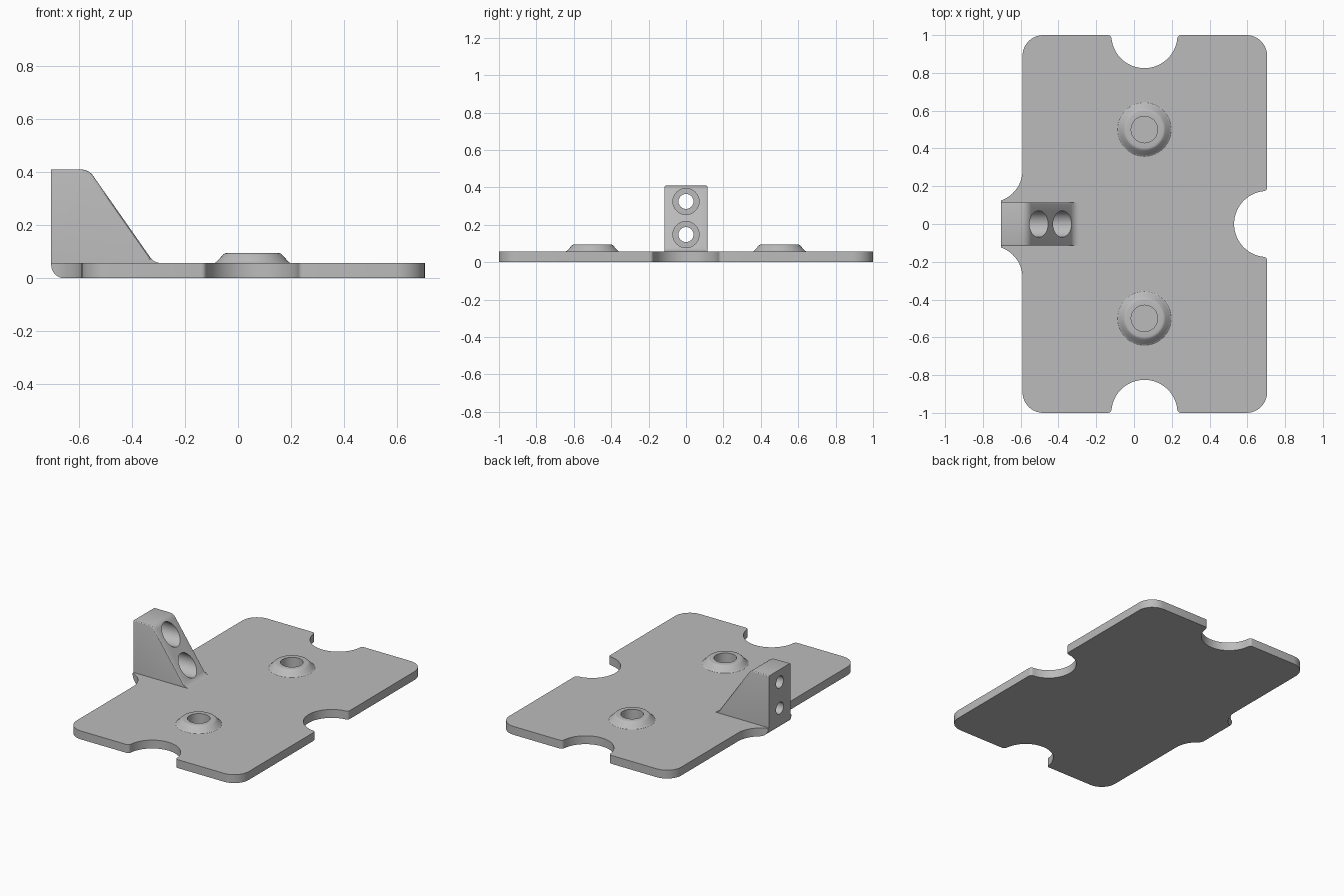
import bpy
import bmesh
from math import sin, cos, radians, degrees, atan2, sqrt, pi
from mathutils import Vector, Matrix

cube = bpy.data.objects.get("Cube")
if cube:
    bpy.data.objects.remove(cube)

grey = bpy.data.materials.new("light grey")
grey.use_nodes = True
grey.diffuse_color = (0.5, 0.5, 0.5, 1)
grey.node_tree.nodes["Principled BSDF"].inputs["Base Color"].default_value = (0.5, 0.5, 0.5, 1)

THICK = 0.057
LEFT, RIGHT, BACK = -0.59, 0.705, 1.0
TAB = -0.705
MID_X = 0.055


def arc(cx, cy, r, a0, a1, n=12):
    angles = [radians(a0 + (a1 - a0) * i / n) for i in range(n + 1)]
    return [(cx + r * cos(a), cy + r * sin(a)) for a in angles]


def finish(name, bm):
    bmesh.ops.remove_doubles(bm, verts=bm.verts, dist=1e-5)
    bmesh.ops.recalc_face_normals(bm, faces=bm.faces)
    mesh = bpy.data.meshes.new(name)
    bm.to_mesh(mesh)
    bm.free()
    mesh.materials.append(grey)
    obj = bpy.data.objects.new(name, mesh)
    bpy.context.collection.objects.link(obj)
    return obj


def prism(points, depth):
    """Extrude a closed list of 3D points along a vector."""
    bm = bmesh.new()
    face = bm.faces.new([bm.verts.new(p) for p in points])
    ext = bmesh.ops.extrude_face_region(bm, geom=[face], use_keep_orig=True)
    moved = [v for v in ext["geom"] if isinstance(v, bmesh.types.BMVert)]
    bmesh.ops.translate(bm, verts=moved, vec=depth)
    return bm


def cylinder(r, length, centre, along_x=False):
    bm = bmesh.new()
    turn = Matrix.Rotation(pi / 2, 4, 'Y') if along_x else Matrix()
    bmesh.ops.create_cone(bm, cap_ends=True, segments=48, radius1=r, radius2=r,
                          depth=length, matrix=Matrix.Translation(centre) @ turn)
    return finish("cutter", bm)


def cut(obj, cutter):
    cutter.hide_render = True
    mod = obj.modifiers.new("cut", 'BOOLEAN')
    mod.operation, mod.solver, mod.object = 'DIFFERENCE', 'EXACT', cutter
    bpy.context.view_layer.objects.active = obj
    bpy.ops.object.modifier_apply(modifier=mod.name)
    bpy.data.objects.remove(cutter)


def smooth(obj):
    bpy.ops.object.select_all(action='DESELECT')
    obj.select_set(True)
    bpy.context.view_layer.objects.active = obj
    bpy.ops.object.shade_smooth_by_angle(angle=radians(25))


def notch(cx, cy, heading, r=0.175, f=0.02):
    """Round notch with softened lips, in the direction of travel."""
    d = sqrt((r + f) ** 2 - f ** 2)
    b = degrees(atan2(f, d))
    local = (arc(-d, f, f, -90, -b, 5) + arc(0, 0, r, 180 - b, b, 32)
             + arc(d, f, f, 180 + b, 270, 5))
    c, s = cos(radians(heading)), sin(radians(heading))
    return [(cx + u * c - v * s, cy + u * s + v * c) for u, v in local]


# Base plate: rounded corners, three notches and a flared tab
R = 0.11
flare = arc(LEFT - 0.17, 0.285, 0.17, 0, -71.1, 14)
outline = arc(LEFT + R, R - BACK, R, 180, 270)
outline += notch(MID_X, -BACK, 0)
outline += arc(RIGHT - R, R - BACK, R, 270, 360)
outline += notch(RIGHT, 0, 90)
outline += arc(RIGHT - R, BACK - R, R, 0, 90)
outline += notch(MID_X, BACK, 180)
outline += arc(LEFT + R, BACK - R, R, 90, 180)
outline += flare + [(x, -y) for x, y in reversed(flare)]
clean = [p for i, p in enumerate(outline)
         if (Vector(p) - Vector(outline[i - 1])).length > 1e-5]
plate = finish("base_plate", prism([(x, y, 0) for x, y in clean], (0, 0, THICK)))

# Rounded lower edge of the tab
edge = arc(TAB + 0.05, 0.05, 0.05, 180, 270) + [(TAB + 0.05, -0.05), (TAB - 0.05, -0.05),
                                               (TAB - 0.05, 0.05)]
cut(plate, finish("cutter", prism([(x, -0.2, z) for x, z in edge], (0, 0.4, 0))))

# Bosses with blind round recesses
ring = [(0.07, 0.05), (0.07, 0.095), (0.098, 0.095), (0.105, 0.0935), (0.111, 0.089),
        (0.132, 0.066), (0.137, 0.061), (0.143, THICK), (0.143, 0.05)]
for name, y in (("front_boss", -0.5), ("back_boss", 0.5)):
    cut(plate, cylinder(0.07, 0.2, (MID_X, y, 0.12)))
    bm = bmesh.new()
    verts = [bm.verts.new((r, 0, z)) for r, z in ring]
    loop = [bm.edges.new((verts[i - 1], v)) for i, v in enumerate(verts)]
    bmesh.ops.spin(bm, geom=verts + loop, cent=(0, 0, 0), axis=(0, 0, 1),
                   angle=2 * pi, steps=48)
    bmesh.ops.translate(bm, verts=bm.verts, vec=(MID_X, y, 0))
    smooth(finish(name, bm))
smooth(plate)

# Sloped bracket with softened side edges
W = 0.115
side = [(TAB, 0.05), (TAB, 0.41)]
side += arc(-0.592, 0.355, 0.055, 90, 35, 6)
side += arc(-0.29, 0.107, 0.05, 215, 270, 6)
side += [(-0.29, 0.05)]
bm = prism([(x, -W, z) for x, z in side], (0, 2 * W, 0))
rim = [e for e in bm.edges
       if abs(e.verts[0].co.y - e.verts[1].co.y) < 1e-6
       and min(v.co.z for v in e.verts) > 0.07]
bmesh.ops.bevel(bm, geom=rim, offset=0.008, segments=3, profile=0.5, affect='EDGES')
bracket = finish("bracket", bm)

# Two counterbored holes through the bracket
for z in (0.148, 0.325):
    cut(bracket, cylinder(0.04, 0.6, (-0.6, 0, z), True))
    cut(bracket, cylinder(0.07, 0.6, (-0.32, 0, z), True))
smooth(bracket)
